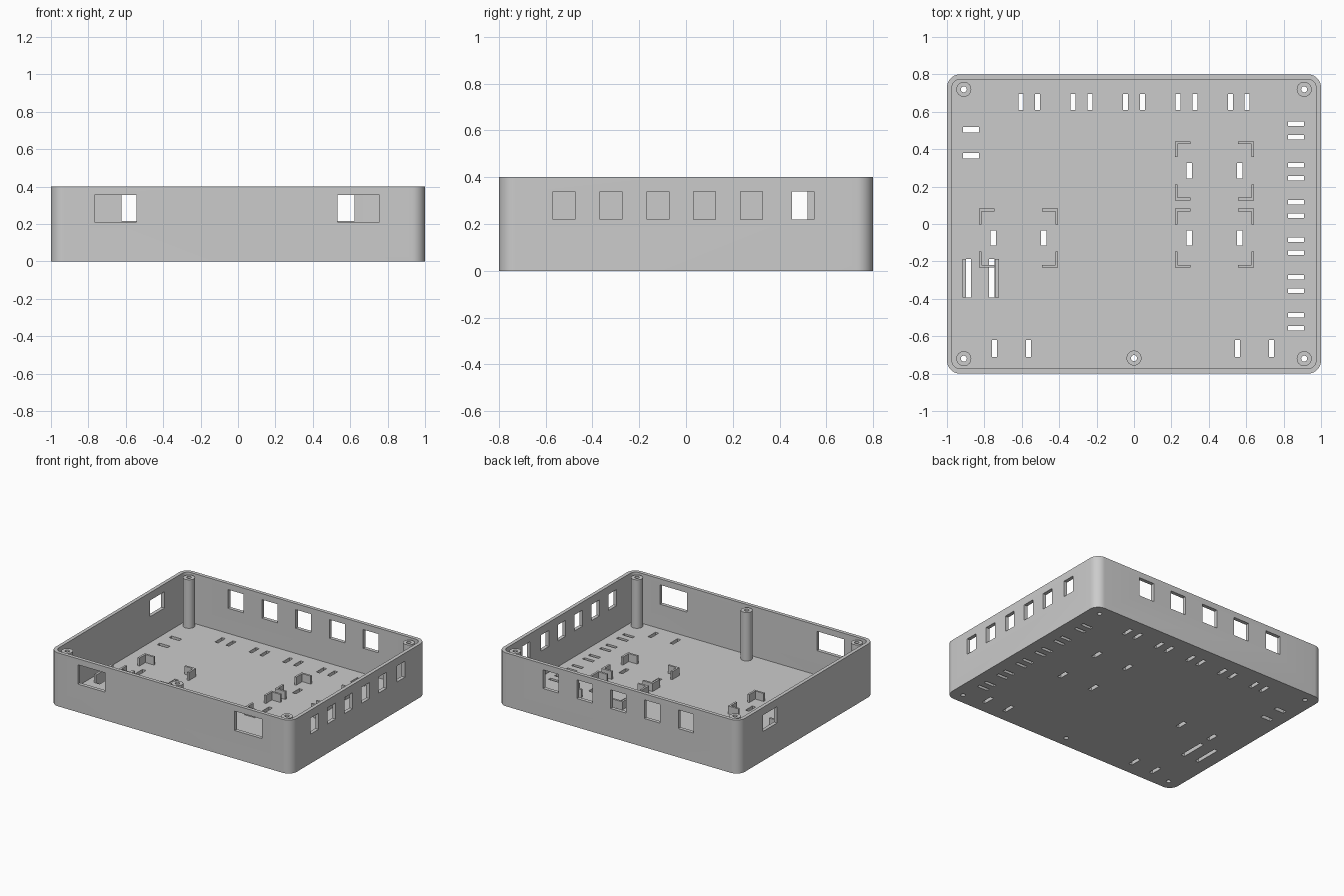
import bpy, bmesh, math
from mathutils import Matrix, Vector

cube = bpy.data.objects.get("Cube")
if cube:
    bpy.data.objects.remove(cube, do_unlink=True)

HX, HY, HEIGHT = 1.0, 0.8, 0.4
WALL, FLOOR, RADIUS = 0.027, 0.027, 0.07

grey = bpy.data.materials.new("plain grey plastic")
grey.use_nodes = True
grey.diffuse_color = (0.6, 0.6, 0.6, 1)
grey.node_tree.nodes["Principled BSDF"].inputs["Base Color"].default_value = (0.6, 0.6, 0.6, 1)


def finish(bm, name):
    bmesh.ops.recalc_face_normals(bm, faces=bm.faces)
    mesh = bpy.data.meshes.new(name)
    bm.to_mesh(mesh)
    bm.free()
    mesh.materials.append(grey)
    obj = bpy.data.objects.new(name, mesh)
    bpy.context.collection.objects.link(obj)
    return obj


def smooth(obj):
    bpy.ops.object.select_all(action='DESELECT')
    obj.select_set(True)
    bpy.context.view_layer.objects.active = obj
    bpy.ops.object.shade_smooth_by_angle(angle=math.radians(30))


def add_box(bm, x0, x1, y0, y1, z0, z1):
    centre = Vector((x0 + x1, y0 + y1, z0 + z1)) / 2
    size = (x1 - x0, y1 - y0, z1 - z0)
    bmesh.ops.create_cube(bm, size=1, matrix=Matrix.LocRotScale(centre, None, size))


def rounded_loop(bm, inset, z, steps=10):
    r = RADIUS - inset
    loop = []
    for k, (sx, sy) in enumerate([(1, 1), (-1, 1), (-1, -1), (1, -1)]):
        for i in range(steps + 1):
            a = (k + i / steps) * math.pi / 2
            loop.append(bm.verts.new((sx * (HX - RADIUS) + r * math.cos(a),
                                      sy * (HY - RADIUS) + r * math.sin(a), z)))
    return loop


def ring(bm, r, z, n=32):
    return [bm.verts.new((r * math.cos(2 * math.pi * i / n),
                          r * math.sin(2 * math.pi * i / n), z)) for i in range(n)]


def bridge(bm, a, b):
    n = len(a)
    for i in range(n):
        bm.faces.new((a[i], a[(i + 1) % n], b[(i + 1) % n], b[i]))


# Open tray with rounded corners
bm = bmesh.new()
loops = [rounded_loop(bm, 0, 0), rounded_loop(bm, 0, HEIGHT),
         rounded_loop(bm, WALL, HEIGHT), rounded_loop(bm, WALL, FLOOR)]
for a, b in zip(loops, loops[1:]):
    bridge(bm, a, b)
bm.faces.new(loops[0])
bm.faces.new(loops[-1])
tray = finish(bm, "tray")

# Everything cut from the tray
cut = bmesh.new()


def slot(x, y, w, d):
    add_box(cut, x - w / 2, x + w / 2, y - d / 2, y + d / 2, -0.05, FLOOR + 0.05)


def window_y(x, side, half, z0, z1):
    add_box(cut, x - half, x + half, side * HY - 0.05, side * HY + 0.05, z0, z1)


def window_x(y, side, half, z0, z1):
    add_box(cut, side * HX - 0.05, side * HX + 0.05, y - half, y + half, z0, z1)


SLOT_W, SLOT_L = 0.027, 0.085

# Back wall: five windows, each with a pair of tie slots
for i in range(-2, 3):
    x = i * 0.28
    window_y(x, 1, 0.064, 0.215, 0.355)
    for s in (-1, 1):
        slot(x + s * 0.045, 0.652, SLOT_W, SLOT_L)

# Front wall: two wide windows
for x in (-0.655, 0.645):
    window_y(x, -1, 0.112, 0.21, 0.355)
    for s in (-1, 1):
        slot(x + s * 0.091, -0.665, SLOT_W, 0.09)

# Right wall: six windows
for y in (-0.522, -0.321, -0.12, 0.08, 0.28, 0.5):
    window_x(y, 1, 0.047, 0.22, 0.34)
    for s in (-1, 1):
        slot(0.867, y + s * 0.035, SLOT_L, 0.024)

# Left wall: one window
window_x(0.434, -1, 0.085, 0.22, 0.342)
for s in (-1, 1):
    slot(-0.871, 0.434 + s * 0.07, SLOT_L, 0.03)

# Slots between the corner brackets, and the two long slots
bracket_sites = [(0.43, 0.284), (0.43, -0.075), (-0.618, -0.075)]
for x, y in bracket_sites:
    for s in (-1, 1):
        slot(x + s * 0.135, y, 0.03, 0.082)
slot(-0.885, -0.29, 0.028, 0.205)
slot(-0.76, -0.29, 0.03, 0.205)

# Screw holes
posts = [(sx * 0.91, sy * 0.72) for sx in (-1, 1) for sy in (-1, 1)] + [(0, -0.717)]
for x, y in posts:
    bmesh.ops.create_cone(cut, cap_ends=True, segments=32, radius1=0.016, radius2=0.016,
                          depth=0.2, matrix=Matrix.Translation((x, y, 0)))

cutter = finish(cut, "opening_cutter")
cutter.hide_render = True
mod = tray.modifiers.new("openings", 'BOOLEAN')
mod.operation = 'DIFFERENCE'
mod.solver = 'EXACT'
mod.object = cutter
bpy.context.view_layer.objects.active = tray
tray.select_set(True)
bpy.ops.object.modifier_apply(modifier=mod.name)
bpy.data.objects.remove(cutter, do_unlink=True)
smooth(tray)

# Hollow screw posts
for n, (x, y) in enumerate(posts):
    bm = bmesh.new()
    rings = [ring(bm, 0.04, FLOOR), ring(bm, 0.04, 0.39),
             ring(bm, 0.016, 0.39), ring(bm, 0.016, FLOOR)]
    for i in range(4):
        bridge(bm, rings[i], rings[(i + 1) % 4])
    post = finish(bm, f"screw_post_{n + 1}")
    post.location = (x, y, 0)
    smooth(post)

# L-shaped corner brackets holding each module
BX, BY, ARM, THICK, TOP = 0.212, 0.158, 0.085, 0.015, FLOOR + 0.06
for n, (x, y) in enumerate(bracket_sites):
    bm = bmesh.new()
    for sx in (-1, 1):
        for sy in (-1, 1):
            outline = [(BX, BY), (BX - ARM, BY), (BX - ARM, BY - THICK),
                       (BX - THICK, BY - THICK), (BX - THICK, BY - ARM), (BX, BY - ARM)]
            face = bm.faces.new([bm.verts.new((x + sx * u, y + sy * v, FLOOR))
                                 for u, v in outline])
            top = bmesh.ops.extrude_face_region(bm, geom=[face], use_keep_orig=True)
            bmesh.ops.translate(bm, vec=(0, 0, TOP - FLOOR),
                                verts=[v for v in top["geom"] if isinstance(v, bmesh.types.BMVert)])
    finish(bm, f"corner_brackets_{n + 1}")

# Two low rails beside the long slots
for name, x0, x1 in (("left_rail", -0.917, -0.899), ("right_rail", -0.744, -0.722)):
    bm = bmesh.new()
    add_box(bm, x0, x1, -0.393, -0.187, FLOOR, TOP)
    finish(bm, name)
